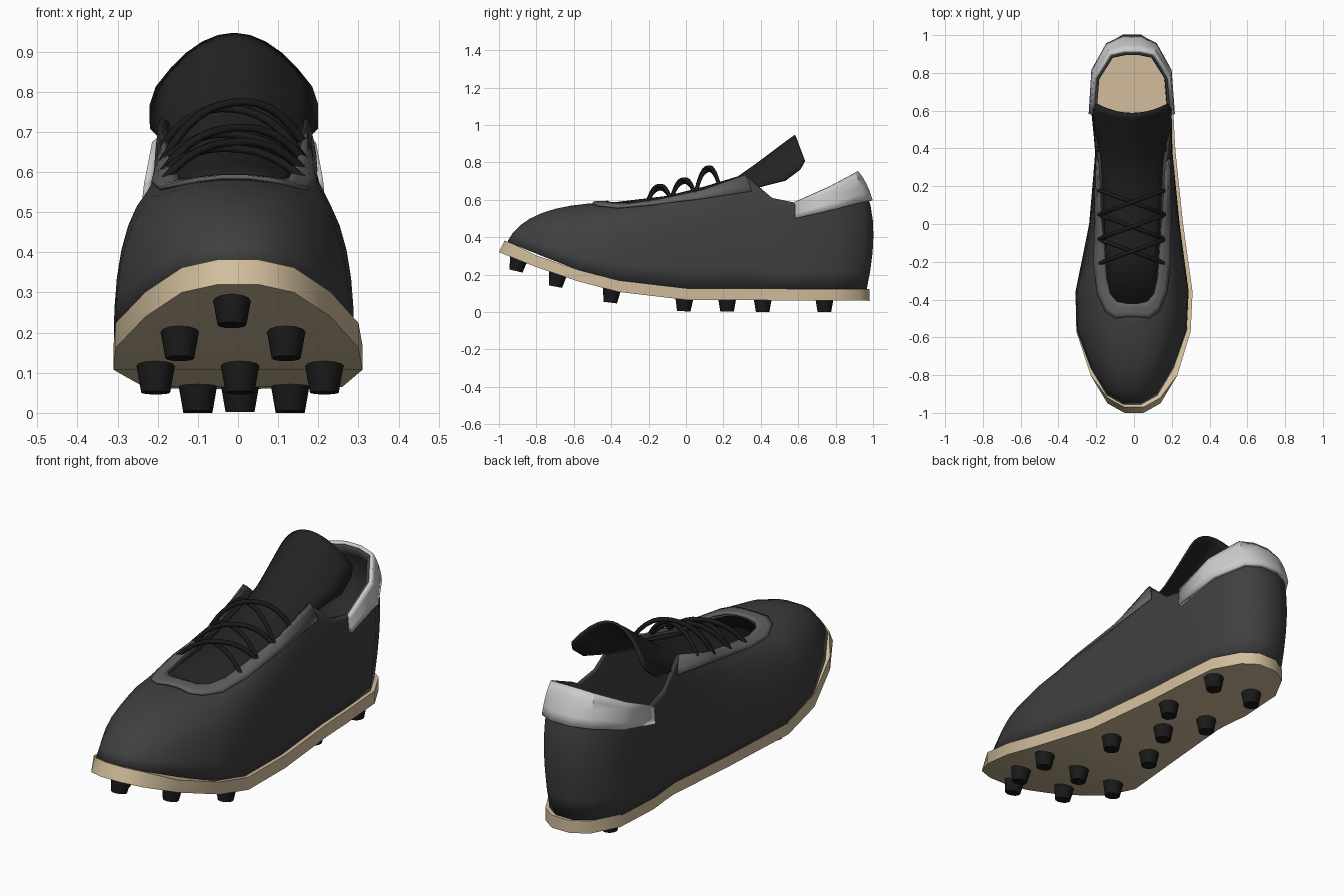
import bpy, math
from mathutils import Vector

if "Cube" in bpy.data.objects:
    bpy.data.objects.remove(bpy.data.objects["Cube"])


def material(name, *rgb):
    mat = bpy.data.materials.new(name)
    mat.use_nodes = True
    color = (*rgb, 1)
    mat.diffuse_color = color
    bsdf = next(n for n in mat.node_tree.nodes if n.type == "BSDF_PRINCIPLED")
    bsdf.inputs["Base Color"].default_value = color
    return mat


charcoal = material("charcoal", .05, .05, .05)
black = material("black", .017, .017, .017)
jet = material("jet", .01, .01, .01)
grey = material("mid grey", .12, .12, .12)
silver = material("light grey", .6, .6, .6)
tan = material("tan", .64, .51, .33)


def finish(obj, mat, angle=40):
    obj.data.materials.append(mat)
    bpy.ops.object.select_all(action="DESELECT")
    obj.select_set(True)
    bpy.context.view_layer.objects.active = obj
    bpy.ops.object.shade_smooth_by_angle(angle=math.radians(angle))
    return obj


def mesh_object(name, verts, faces, mat, thickness=0, offset=0):
    mesh = bpy.data.meshes.new(name)
    mesh.from_pydata(verts, [], faces)
    obj = bpy.data.objects.new(name, mesh)
    bpy.context.collection.objects.link(obj)
    finish(obj, mat)
    if thickness:
        mod = obj.modifiers.new("thickness", "SOLIDIFY")
        mod.thickness, mod.offset = thickness, offset
    return obj


def sheet(name, rows, mat, thickness, offset, closed=False):
    """Skin a grid of points, one row per rail."""
    n, m = len(rows), len(rows[0])
    faces = [(i * m + j, (i + 1) % n * m + j, (i + 1) % n * m + j + 1, i * m + j + 1)
             for i in range(n if closed else n - 1) for j in range(m - 1)]
    return mesh_object(name, [p for row in rows for p in row], faces, mat, thickness, offset)


def interpolate(table, y):
    for (a, za), (b, zb) in zip(table, table[1:]):
        if y <= b:
            return za + (zb - za) * max(0, (y - a) / (b - a))
    return table[-1][1]


# Sole: stations of y, right edge, left edge
OUTLINE = [(-1, -.05, .05), (-.95, -.14, .14), (-.8, -.23, .23), (-.57, -.305, .3),
           (-.36, -.31, .31), (0, -.235, .26), (.38, -.2, .22), (.46, -.205, .215),
           (.56, -.215, .21), (.8, -.2, .19), (.93, -.13, .12), (.98, -.05, .05)]
ROCKER = [(-1, .32), (-.7, .2), (-.4, .112), (0, .065), (1, .06)]


def sole_z(y):
    return interpolate(ROCKER, y)


THICK = .062
COUNT = len(OUTLINE)
verts, faces = [], []
for y, right, left in OUTLINE:
    z = sole_z(y)
    lean = .03 if y < -.9 else 0
    verts += [(right, y, z), (left, y, z),
              (left, y + lean, z + THICK), (right, y + lean, z + THICK)]
for i in range(COUNT - 1):
    a, b = 4 * i, 4 * i + 4
    faces += [(a + k, a + (k + 1) % 4, b + (k + 1) % 4, b + k) for k in range(4)]
end = 4 * (COUNT - 1)
faces = [f[::-1] for f in faces] + [(0, 1, 2, 3), (end + 3, end + 2, end + 1, end)]
mesh_object("sole", verts, faces, tan)

# Upper: opening rim per rail (half width, y, z), and its bulge (spread, drop)
RIM = [(.03, -.42, .585), (.08, -.41, .58), (.115, -.37, .575), (.135, -.28, .575),
       (.145, -.12, .6), (.163, .1, .65), (.175, .32, .73), (.195, .46, .61),
       (.203, .58, .585), (.187, .77, .67), (.11, .89, .735), (.04, .905, .745)]
BULGE = [(.9, .01), (.91, .01), (.95, .02), (.99, .04), (1.02, .05), (1.03, .07),
         (1.05, .13), (1.06, .08), (1.07, .08), (1.09, .13), (1.1, .18), (1.1, .19)]
SHIFT = -.01


def upper_point(index, t):
    """Point on the upper: index runs round the boot, t from sole to rim."""
    index %= 2 * COUNT
    k, side = (index, 1) if index < COUNT else (2 * COUNT - 1 - index, -1)
    y, right, left = OUTLINE[k]
    x = left if side > 0 else right
    spread, drop = BULGE[k]
    rx, ry, rz = RIM[k]
    inset = .95 if y < -.6 else .965
    low = Vector((x * inset + SHIFT, y * (.955 if k < 3 else .985), sole_z(y) + THICK - .005))
    rim = Vector((side * rx + SHIFT, ry, rz))
    mid = Vector((low.x * spread, low.y * spread, rz - drop))
    return low * (1 - t) ** 2 + mid * 2 * t * (1 - t) + rim * t * t


def patch(indices, start, steps):
    return [[upper_point(i, start(i) + (1 - start(i)) * j / steps) for j in range(steps + 1)]
            for i in indices]


sheet("upper", patch(range(2 * COUNT), lambda i: 0, 8), charcoal, .014, -1, True)
sheet("eyestay", patch(range(-7, 7), lambda i: .915 - .027 * (i if i >= 0 else -1 - i), 3),
      grey, .01, 1)
sheet("heel_collar", patch(range(8, 16), lambda i: .67, 4), silver, .018, 1)

# Tongue: stations of y, half width, centre height, edge height
TONGUE = [(-.43, .12, .575, .55), (-.1, .14, .615, .57), (.1, .155, .665, .6),
          (.28, .165, .72, .64), (.38, .18, .79, .68), (.48, .205, .865, .705),
          (.56, .205, .925, .765), (.585, .19, .942, .81)]
rows = []
for y, w, centre, edge in TONGUE:
    curl = .05 if y > .3 else 0
    us = [k / 5 for k in range(-5, 6)]
    rows.append([(w * u + SHIFT, y + curl * u * u, centre + (edge - centre) * u * u) for u in us])
sheet("tongue", rows, black, .012, 0)

# Laces: crossing arcs between eyelet rows (y, z)
EYELETS = [(-.21, .575), (-.08, .598), (.05, .625), (.18, .665)]
ARCH = [.08, .09, .12]
laces = bpy.data.curves.new("laces", "CURVE")
laces.dimensions = "3D"
laces.bevel_depth = .011
laces.bevel_resolution = 1
laces.use_fill_caps = True
for (y0, z0), (y1, z1), arch in zip(EYELETS, EYELETS[1:], ARCH):
    for side in (-1, 1):
        spline = laces.splines.new("POLY")
        spline.points.add(12)
        for k, point in enumerate(spline.points):
            s = k / 12
            u = 2 * s - 1
            height = z0 + (z1 - z0) * s + (arch + .008 * side) * (1 - abs(u) ** 2.4)
            point.co = (side * u * .178 + SHIFT, y0 + (y1 - y0) * s, height, 1)
lace_obj = bpy.data.objects.new("laces", laces)
bpy.context.collection.objects.link(lace_obj)
laces.materials.append(jet)

# Studs: tapered pegs square to the sole
STUDS = [(-.015, -.9), (-.145, -.69), (.12, -.69), (-.205, -.4), (.005, -.4), (.215, -.4),
         (-.1, -.01), (.13, -.01), (.005, .22), (-.1, .41), (.13, .41), (-.1, .74), (.13, .74)]
for number, (x, y) in enumerate(STUDS, 1):
    slope = math.atan2(sole_z(y + .05) - sole_z(y - .05), .1)
    tilt = slope * .6
    height = .08
    bpy.ops.mesh.primitive_cone_add(vertices=12, radius1=.036, radius2=.05, depth=height,
                                    location=(x, y, sole_z(y) - .022),
                                    rotation=(tilt, 0, 0))
    stud = bpy.context.object
    stud.name = f"stud_{number}"
    finish(stud, jet)
